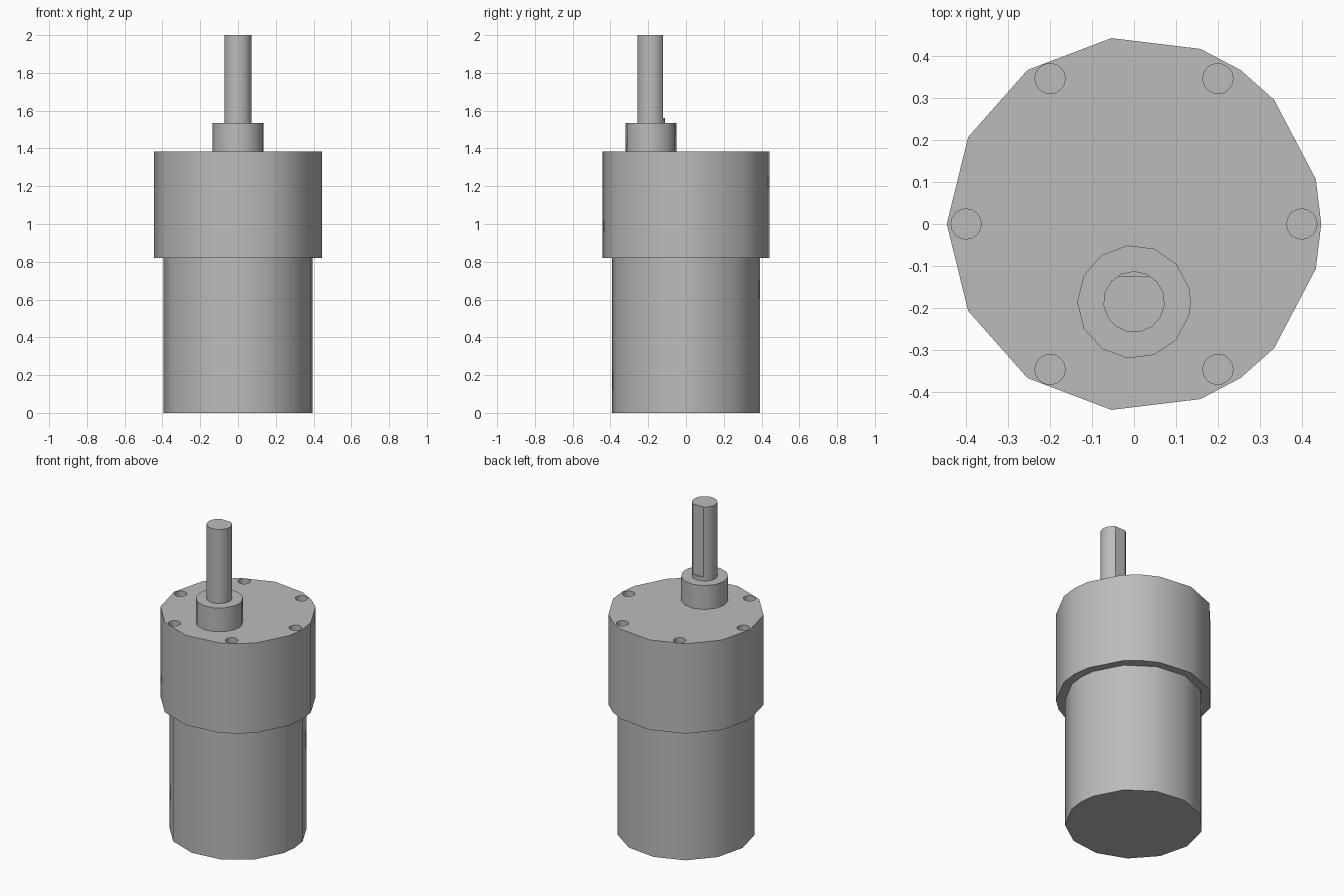
import bpy
import bmesh
from math import cos, sin, radians, pi

if "Cube" in bpy.data.objects:
    bpy.data.objects.remove(bpy.data.objects["Cube"])

# One brushed metal colour for the whole motor
metal = bpy.data.materials.new("grey_metal")
metal.use_nodes = True
colour = (0.5, 0.5, 0.5, 1)
metal.diffuse_color = colour
metal.node_tree.nodes["Principled BSDF"].inputs["Base Color"].default_value = colour


def ring(radius, sides, start, extra=()):
    """Angles of a regular polygon plus optional extra corners, as points."""
    angles = sorted([(start + 360 * i / sides) % 360 for i in range(sides)] + list(extra))
    return [(radius * cos(radians(a)), radius * sin(radians(a))) for a in angles]


def prism(name, outline, bottom, top, centres=((0, 0),)):
    """Extrude an outline upward, once at each centre."""
    bm = bmesh.new()
    for cx, cy in centres:
        face = bm.faces.new([bm.verts.new((cx + x, cy + y, bottom)) for x, y in outline])
        new = bmesh.ops.extrude_face_region(bm, geom=[face])["geom"]
        for v in new:
            if isinstance(v, bmesh.types.BMVert):
                v.co.z = top
    bmesh.ops.recalc_face_normals(bm, faces=bm.faces)
    mesh = bpy.data.meshes.new(name)
    bm.to_mesh(mesh)
    bm.free()
    mesh.materials.append(metal)
    obj = bpy.data.objects.new(name, mesh)
    bpy.context.collection.objects.link(obj)
    return obj


def activate(obj):
    bpy.ops.object.select_all(action="DESELECT")
    obj.select_set(True)
    bpy.context.view_layer.objects.active = obj


def cut(target, cutter):
    """Subtract the cutter and discard it."""
    cutter.hide_render = True
    mod = target.modifiers.new("cut", "BOOLEAN")
    mod.operation = "DIFFERENCE"
    mod.solver = "EXACT"
    mod.object = cutter
    activate(target)
    bpy.ops.object.modifier_apply(modifier=mod.name)
    bpy.data.objects.remove(cutter)


SHAFT_Y = -0.185
step = 360 / 13

# Motor can and wider gearbox
motor_can = prism("motor_can", ring(0.394, 13, 180, (0,)), 0, 0.82)
gearbox = prism("gearbox", ring(0.445, 13, 180, (0, 2 * step, 360 - 2 * step)), 0.82, 1.385)

# Six blind screw holes in the gearbox face
hole_centres = [(0.399 * cos(i * pi / 3), 0.399 * sin(i * pi / 3)) for i in range(6)]
cut(gearbox, prism("hole_cutter", ring(0.036, 16, 0), 1.275, 1.45, hole_centres))

# Off-centre bearing boss
boss = prism("bearing_boss", ring(0.135, 13, 180, (0,)), 1.385, 1.535)
boss.location.y = SHAFT_Y

# Output shaft with a flat on its back side
shaft = prism("output_shaft", ring(0.073, 15, 90), 1.535, 2.0)
flat = [(-0.1, 0.062), (0.1, 0.062), (0.1, 0.1), (-0.1, 0.1)]
cut(shaft, prism("flat_cutter", flat, 1.56, 2.1))
shaft.location.y = SHAFT_Y

# Smooth walls, crisp rims
for part in (motor_can, gearbox, boss, shaft):
    activate(part)
    bpy.ops.object.shade_smooth_by_angle(angle=radians(32))
